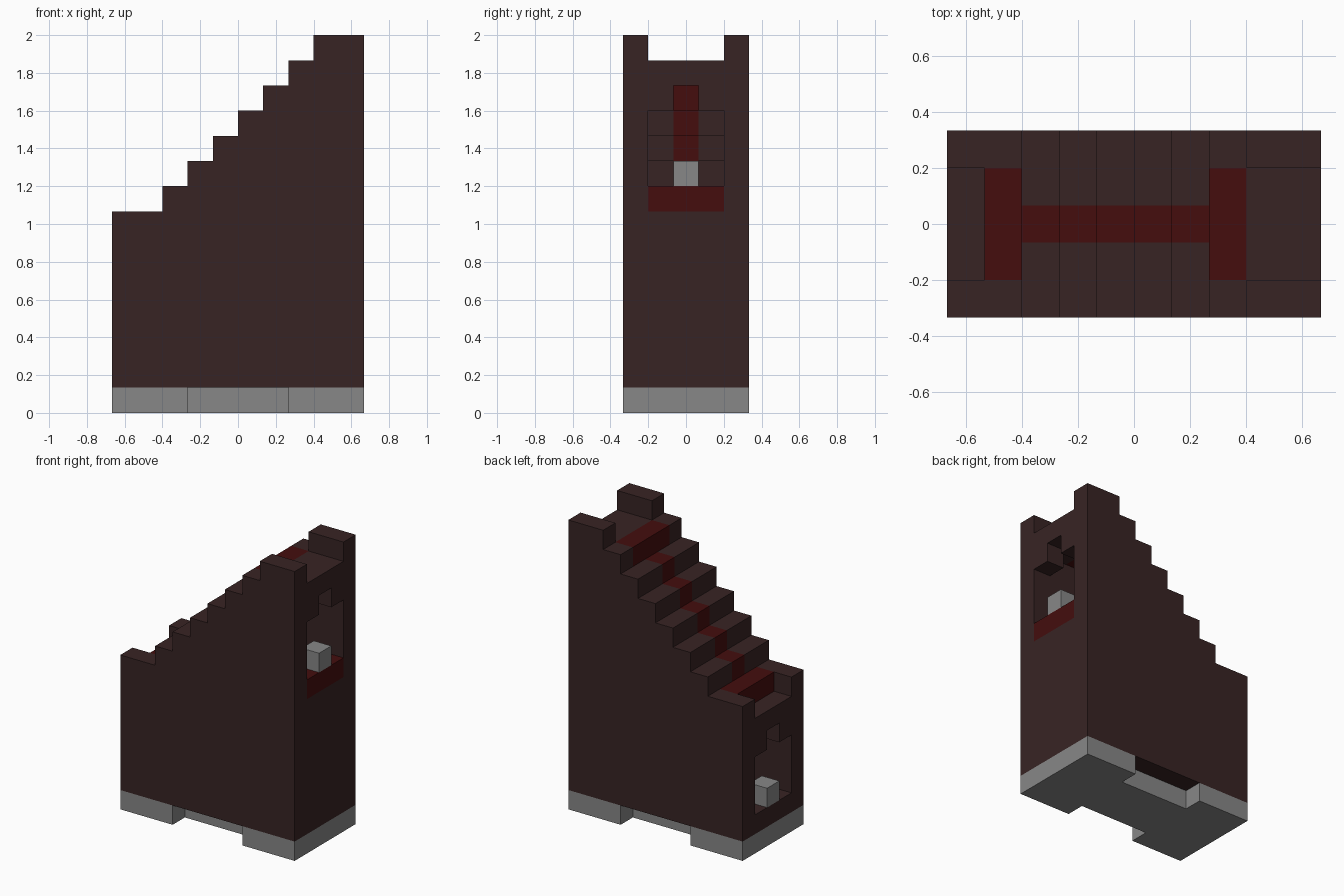
import bpy
import bmesh
from mathutils import Vector

cube = bpy.data.objects.get("Cube")
if cube:
    bpy.data.objects.remove(cube, do_unlink=True)

U = 2 / 15  # one building block


def material(name, colour):
    mat = bpy.data.materials.new(name)
    mat.use_nodes = True
    mat.diffuse_color = (*colour, 1)
    mat.node_tree.nodes["Principled BSDF"].inputs["Base Color"].default_value = (*colour, 1)
    return mat


BRICK = material("dark_brick", (0.039, 0.0175, 0.0175))
RED = material("carpet_red", (0.058, 0.004, 0.004))
STONE = material("grey_stone", (0.245, 0.245, 0.245))


def prism(name, mat, points, axis, start, end):
    """Extrude an outline along x, y or z; all sizes are in blocks."""
    bm = bmesh.new()

    def place(a, b):
        co = [a, b]
        co.insert(axis, start)
        return Vector(co) * U

    face = bm.faces.new([bm.verts.new(place(*p)) for p in points])
    moved = bmesh.ops.extrude_face_region(bm, geom=[face])["geom"]
    shift = Vector((0, 0, 0))
    shift[axis] = (end - start) * U
    bmesh.ops.translate(bm, vec=shift, verts=[g for g in moved if isinstance(g, bmesh.types.BMVert)])
    bmesh.ops.recalc_face_normals(bm, faces=bm.faces)
    mesh = bpy.data.meshes.new(name)
    bm.to_mesh(mesh)
    bm.free()
    mesh.materials.append(mat)
    obj = bpy.data.objects.new(name, mesh)
    bpy.context.scene.collection.objects.link(obj)
    return obj


def box(name, mat, x, y, z):
    outline = [(x[0], y[0]), (x[1], y[0]), (x[1], y[1]), (x[0], y[1])]
    return prism(name, mat, outline, 2, *z)


INNER = (-1.5, 1.5)
MIDDLE = (-0.5, 0.5)

# Stone foundation, narrowed in the middle of each long side
base = [(-5, -2.5), (-2, -2.5), (-2, -1.5), (2, -1.5), (2, -2.5), (5, -2.5)]
base += [(x, -y) for x, y in reversed(base)]
prism("foundation", STONE, base, 2, 0, 1)

# Long side walls with a stepped top and raised ends
side = [(5, 1), (-5, 1), (-5, 8), (-3, 8)]
for k in range(-3, 3):
    side += [(k, 12 + k), (k + 1, 12 + k)]
side += [(3, 15), (5, 15)]
prism("front_wall", BRICK, side, 1, -2.5, -1.5)
prism("back_wall", BRICK, side, 1, 1.5, 2.5)

# Floor of the hollow interior
box("inner_floor", BRICK, (-4, 4), INNER, (1, 2))


# End walls: a sill, a stone block on it and an arched lintel over the opening
def end_wall(name, x, sill, sill_mat):
    if sill > 2:
        box(name + "_lower_wall", BRICK, x, INNER, (1, sill - 1))
    box(name + "_sill", sill_mat, x, INNER, (sill - 1, sill))
    box(name + "_window_block", STONE, x, MIDDLE, (sill, sill + 1))
    spring = sill + 3
    arch = [(-1.5, spring), (-0.5, spring), (-0.5, spring + 1)]
    arch += [(-y, z) for y, z in reversed(arch)]
    arch += [(1.5, sill + 5), (-1.5, sill + 5)]
    prism(name + "_lintel", BRICK, arch, 0, *x)


end_wall("low_end", (-5, -4), 2, BRICK)
end_wall("high_end", (4, 5), 9, RED)
box("top_landing", BRICK, (3, 4), INNER, (13, 14))

# Stair treads with a red runner that widens at both ends
for k in range(-4, 3):
    x, z = (k, k + 1), (11 + k, 12 + k)
    if k in (-4, 2):
        box("carpet_end", RED, x, INNER, z)
    else:
        box("carpet_runner", RED, x, MIDDLE, z)
        box("front_tread", BRICK, x, (-1.5, -0.5), z)
        box("back_tread", BRICK, x, (0.5, 1.5), z)
